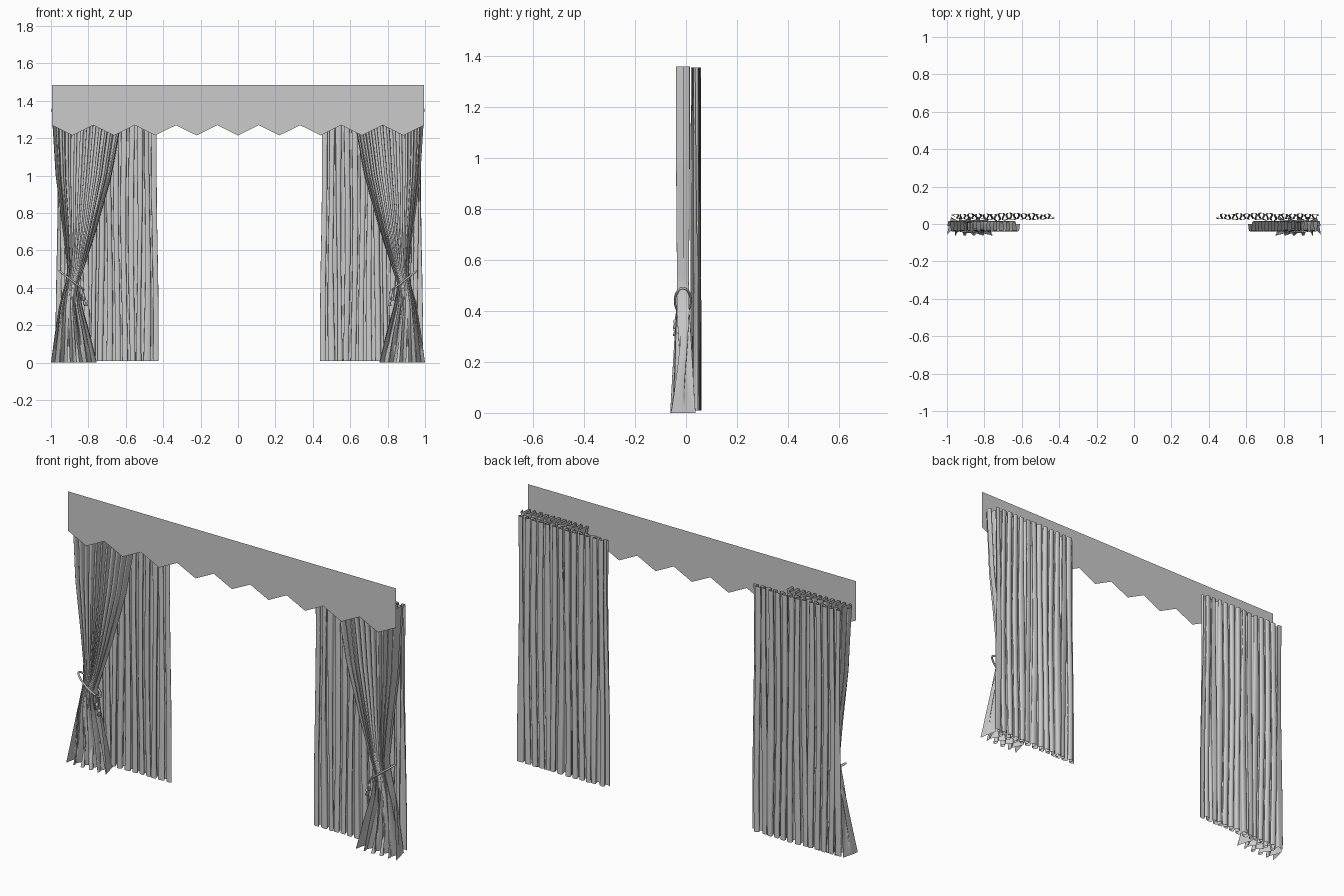
import bpy, bmesh, math, random
from mathutils import Vector

cube = bpy.data.objects.get("Cube")
if cube:
    bpy.data.objects.remove(cube, do_unlink=True)

fabric = bpy.data.materials.new("grey_fabric")
fabric.use_nodes = True
GREY = (0.6, 0.6, 0.6, 1)
fabric.diffuse_color = GREY
fabric.node_tree.nodes["Principled BSDF"].inputs["Base Color"].default_value = GREY


def finish(name, bm, smooth=True):
    mesh = bpy.data.meshes.new(name)
    bm.to_mesh(mesh)
    bm.free()
    mesh.materials.append(fabric)
    obj = bpy.data.objects.new(name, mesh)
    bpy.context.collection.objects.link(obj)
    for p in mesh.polygons:
        p.use_smooth = smooth
    return obj


def sheet(name, point, cols, rows):
    """Grid surface through point(u, v), with u and v from 0 to 1."""
    bm = bmesh.new()
    grid = [[bm.verts.new(point(i / cols, j / rows)) for i in range(cols + 1)]
            for j in range(rows + 1)]
    for a, b in zip(grid, grid[1:]):
        for i in range(cols):
            bm.faces.new((a[i], a[i + 1], b[i + 1], b[i]))
    return finish(name, bm)


def tube(name, points, radius, cyclic=False):
    curve = bpy.data.curves.new(name, "CURVE")
    curve.dimensions = "3D"
    curve.bevel_depth = radius
    curve.bevel_resolution = 2
    spline = curve.splines.new("POLY")
    spline.points.add(len(points) - 1)
    for p, co in zip(spline.points, points):
        p.co = (*co, 1)
    spline.use_cyclic_u = cyclic
    spline.use_smooth = True
    curve.use_fill_caps = True
    curve.materials.append(fabric)
    obj = bpy.data.objects.new(name, curve)
    bpy.context.collection.objects.link(obj)


def lathe(name, profile, centre, sides=12):
    cx, cy = centre
    return sheet(name, lambda u, v: ring_point(profile, u, v, cx, cy), sides, len(profile) - 1)


def ring_point(profile, u, v, cx, cy):
    r, z = profile[round(v * (len(profile) - 1))]
    a = u * math.tau
    return cx + r * math.cos(a), cy + r * math.sin(a), z


# Outline of a tied drape: height, outer x, inner x, middle y, fold depth
OUTLINE = [(0.0, 1.0, 0.755, -0.012, 0.05), (0.15, 0.98, 0.79, -0.012, 0.042),
           (0.3, 0.957, 0.832, -0.012, 0.033), (0.42, 0.925, 0.853, -0.012, 0.024),
           (0.5, 0.912, 0.825, -0.012, 0.023), (0.7, 0.935, 0.76, -0.012, 0.025),
           (1.0, 0.975, 0.675, -0.012, 0.027), (1.36, 0.997, 0.61, -0.012, 0.027)]


def outline(z):
    for a, b in zip(OUTLINE, OUTLINE[1:]):
        if z <= b[0]:
            t = (z - a[0]) / (b[0] - a[0])
            return [p + (q - p) * t for p, q in zip(a, b)][1:]
    return OUTLINE[-1][1:]


def tied_point(side, u, v):
    z = 1.36 * v
    outer, inner, mid, depth = outline(z)
    # narrow pleats above the tie merge into broad rolls at the hem
    hem = max(0.0, 1 - z / 0.42)
    wide = math.sin(math.tau * 5 * u - 1.2)
    fine = math.sin(math.tau * 11 * u + 0.6 * math.sin(9 * u))
    fine = math.tanh(2 * fine) / math.tanh(2)
    wave = fine * (1 - hem) + wide * hem
    roll = 0.016 * hem * math.sin(math.tau * 10 * u - 2.4) * math.sin(math.pi * u)
    x = outer + (inner - outer) * u - roll
    x += 0.004 * (1 - hem) * math.sin(math.tau * 22 * u) * math.sin(math.pi * u)
    return side * x, mid + depth * wave, z


def back_panel(name, side, shift):
    rng = random.Random(4)
    folds = 13
    depth = [rng.uniform(0.6, 1.0) for _ in range(folds + 1)]
    sway = [rng.uniform(0, math.tau) for _ in range(folds + 1)]

    def point(u, v):
        k = min(int(u * folds), folds)
        f = u * folds - k
        n = min(k + 1, folds)
        e = f * f * (3 - 2 * f)
        d = depth[k] * (1 - e) + depth[n] * e
        s = sway[k] * (1 - e) + sway[n] * e
        a = math.tau * u * folds + 0.35 * math.sin(3 * v + s)
        x = 0.972 - 0.53 * u + 0.009 * math.sin(2 * a) + 0.004 * math.sin(5 * v + s)
        y = 0.039 + (0.019 + 0.003 * (1 - v)) * d * math.sin(a)
        y += 0.002 * math.sin(2 * a + s)
        return side * x + shift, y, 0.01 + 1.345 * v

    sheet(name, point, 260, 24)


# Flat valance with a pointed lower edge
bm = bmesh.new()
STEPS, HALF = 18, 0.995
low = [bm.verts.new((HALF * (2 * i / STEPS - 1), -0.052, 1.215 if i % 2 else 1.27))
       for i in range(STEPS + 1)]
top = [bm.verts.new((v.co.x, -0.052, 1.485)) for v in low]
for i in range(STEPS):
    bm.faces.new((low[i], low[i + 1], top[i + 1], top[i]))
finish("valance", bm, False)

for label, side in (("left", 1), ("right", -1)):
    # Tied front drape and straight panel behind it
    sheet(label + "_tied_drape", lambda u, v: tied_point(side, u, v), 220, 48)
    back_panel(label + "_back_panel", side, 0.007)

    # Sloping tieback cord around the gathered cloth
    loop = []
    for i in range(32):
        a = math.tau * i / 32
        c = math.cos(a)
        loop.append((side * (0.89 + 0.065 * c), -0.012 + 0.031 * math.sin(a),
                     0.44 + 0.05 * c))
    tube(label + "_tieback", loop, 0.005, True)

    # Hanging cord ends with tassels
    for n, (x, z) in enumerate(((0.812, 0.33), (0.826, 0.36))):
        start = Vector((side * 0.835, -0.035, 0.405))
        end = Vector((side * x, -0.042, z))
        tube(f"{label}_tassel_cord_{n + 1}", [start, (start + end) / 2, end], 0.003)
        lathe(f"{label}_tassel_{n + 1}",
              [(0.001, z + 0.008), (0.008, z + 0.003), (0.008, z - 0.006),
               (0.005, z - 0.01), (0.01, z - 0.028), (0.001, z - 0.028)],
              (end.x, end.y))
